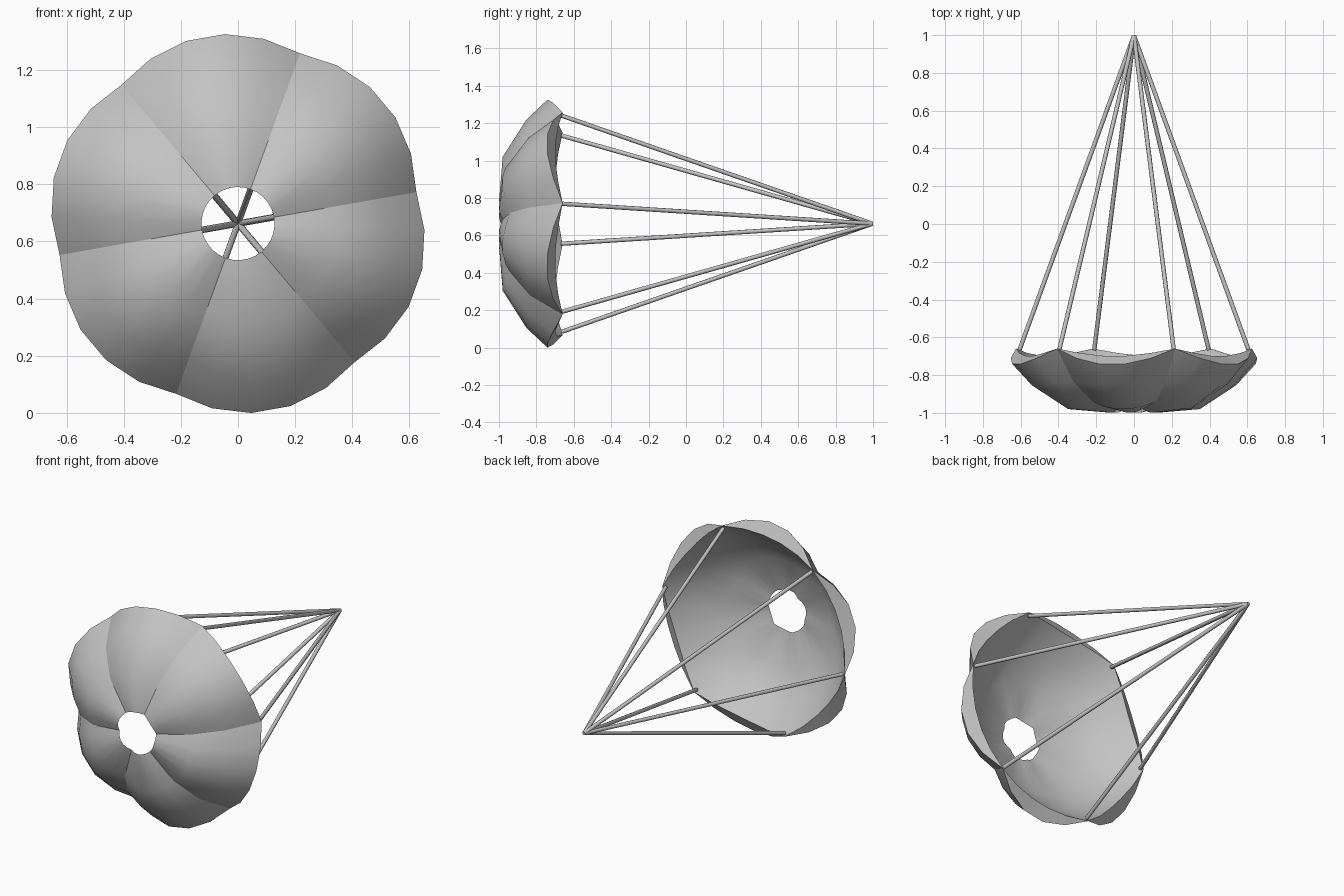
import bpy, bmesh, math
from mathutils import Vector

if "Cube" in bpy.data.objects:
    bpy.data.objects.remove(bpy.data.objects["Cube"])

CZ = 0.6625                      # height of the central axis
GORES, SEGS = 6, 5
FIRST = math.radians(10)         # angle of the first seam

grey = bpy.data.materials.new("light grey")
grey.diffuse_color = (0.55, 0.55, 0.55, 1)
grey.use_nodes = True
grey.node_tree.nodes["Principled BSDF"].inputs["Base Color"].default_value = grey.diffuse_color


def polar(r, angle, y):
    return Vector((r * math.cos(angle), y, CZ + r * math.sin(angle)))


def make_object(name, bm):
    mesh = bpy.data.meshes.new(name)
    bm.to_mesh(mesh)
    bm.free()
    mesh.materials.append(grey)
    obj = bpy.data.objects.new(name, mesh)
    bpy.context.collection.objects.link(obj)
    return obj


def gore_sheet(name, seam, middle, facing, sharp_seams):
    """Six gores swept between a seam profile and a mid-gore profile."""
    bm = bmesh.new()
    columns = []
    for i in range(GORES * SEGS):
        bulge = math.sin(math.pi * (i % SEGS) / SEGS)
        angle = FIRST + math.tau * i / (GORES * SEGS)
        columns.append([bm.verts.new(polar(a[0] + (b[0] - a[0]) * bulge, angle,
                                           a[1] + (b[1] - a[1]) * bulge))
                        for a, b in zip(seam, middle)])
    for i, col in enumerate(columns):
        nxt = columns[(i + 1) % len(columns)]
        for j in range(len(col) - 1):
            face = bm.faces.new((col[j], col[j + 1], nxt[j + 1], nxt[j]))
            face.normal_update()
            if face.normal.y * facing < 0:
                face.normal_flip()
            face.smooth = True
    if sharp_seams:
        for col in columns[::SEGS]:
            for a, b in zip(col, col[1:]):
                bm.edges.get((a, b)).smooth = False
    return make_object(name, bm)


# Profiles (radius, y) along a seam and along the middle of a gore
SEAM = [(0.128, -0.98), (0.34, -0.94), (0.50, -0.835), (0.634, -0.66)]
OUTER = [(0.128, -1.0), (0.36, -0.982), (0.56, -0.855), (0.666, -0.745)]
INNER = [(0.128, -0.998), (0.335, -0.945), (0.485, -0.835), (0.59, -0.70)]

# Billowing outer canopy, flatter lining, and the lip that joins their rims
gore_sheet("canopy", SEAM, OUTER, -1, True)
gore_sheet("canopy_lining", SEAM, INNER, 1, False)
gore_sheet("canopy_lip", [SEAM[-1], (0.632, -0.66)],
           [OUTER[-1], INNER[-1]], 1, True)

# Cords: thin rods from each seam end to the shared tip
tip = Vector((0, 0.997, CZ))
for k in range(GORES):
    start = polar(0.615, FIRST + math.tau * k / GORES, -0.665)
    axis = tip - start
    bm = bmesh.new()
    bmesh.ops.create_cone(bm, cap_ends=True, segments=8, radius1=0.0115,
                          radius2=0.0115, depth=axis.length)
    turn = axis.to_track_quat('Z', 'Y').to_matrix().to_4x4()
    turn.translation = (start + tip) / 2
    bm.transform(turn)
    cord = make_object(f"cord_{k + 1}", bm)
    bpy.context.view_layer.objects.active = cord
    bpy.ops.object.select_all(action='DESELECT')
    cord.select_set(True)
    bpy.ops.object.shade_smooth_by_angle(angle=math.radians(50))
